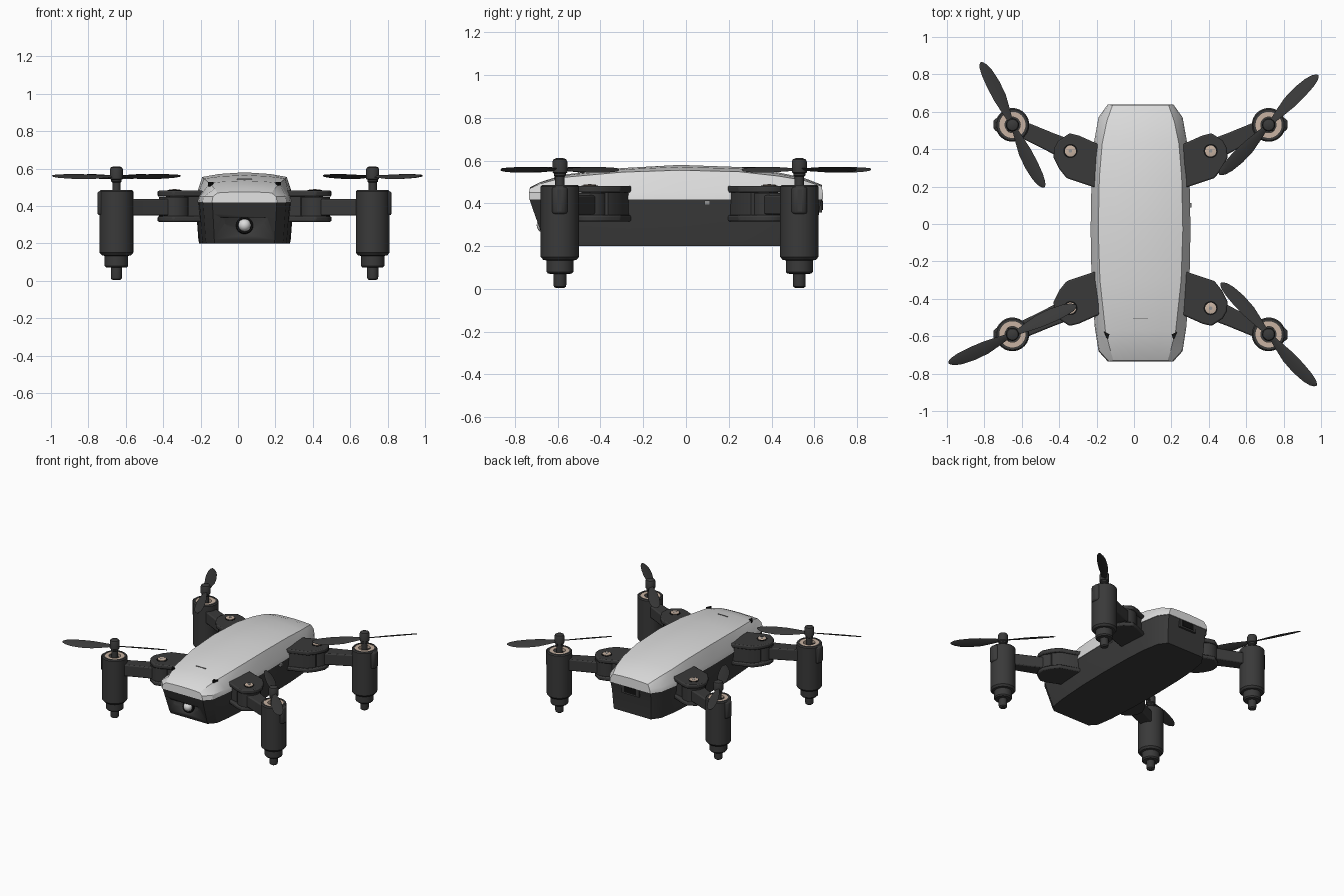
import bpy, bmesh, math
from mathutils import Matrix, Vector

if "Cube" in bpy.data.objects:
    bpy.data.objects.remove(bpy.data.objects["Cube"])

CX, CY = 0.035, -0.03          # centre of the airframe


def material(name, r, g, b):
    m = bpy.data.materials.new(name)
    m.diffuse_color = (r, g, b, 1)
    m.use_nodes = True
    m.node_tree.nodes["Principled BSDF"].inputs["Base Color"].default_value = m.diffuse_color
    return m


DARK = material("charcoal plastic", 0.042, 0.042, 0.042)
SHELL = material("light grey shell", 0.72, 0.72, 0.72)
BLACK = material("black", 0.006, 0.006, 0.006)
COPPER = material("pale copper", 0.58, 0.45, 0.36)
METAL = material("grey metal", 0.3, 0.3, 0.3)


def build(name, verts, faces, mat, angle=32):
    me = bpy.data.meshes.new(name)
    me.from_pydata(verts, [], faces)
    bm = bmesh.new()
    bm.from_mesh(me)
    bmesh.ops.remove_doubles(bm, verts=bm.verts, dist=1e-5)
    bmesh.ops.recalc_face_normals(bm, faces=bm.faces)
    bm.to_mesh(me)
    bm.free()
    me.materials.append(mat)
    ob = bpy.data.objects.new(name, me)
    bpy.context.collection.objects.link(ob)
    bpy.ops.object.select_all(action='DESELECT')
    ob.select_set(True)
    bpy.context.view_layer.objects.active = ob
    bpy.ops.object.shade_smooth_by_angle(angle=math.radians(angle))
    return ob


def loft(name, rings, mat, angle=32):
    """Skin closed rings of equal length and cap both ends."""
    n = len(rings[0])
    verts = [p for r in rings for p in r]
    faces = [(k * n + i, k * n + (i + 1) % n, (k + 1) * n + (i + 1) % n, (k + 1) * n + i)
             for k in range(len(rings) - 1) for i in range(n)]
    faces += [tuple(range(n)), tuple(range(len(verts) - n, len(verts)))]
    return build(name, verts, faces, mat, angle)


def prism(name, plan, z0, z1, mat, bevel=0.0):
    ob = loft(name, [[(x, y, z) for x, y in plan] for z in (z0, z1)], mat)
    if bevel:
        b = ob.modifiers.new("soft edges", 'BEVEL')
        b.width, b.segments, b.limit_method = bevel, 2, 'ANGLE'
    return ob


def lathe(name, profile, x, y, mat, n=32):
    rings = [[(x + max(r, 1e-4) * math.cos(2 * math.pi * i / n),
               y + max(r, 1e-4) * math.sin(2 * math.pi * i / n), z) for i in range(n)]
             for r, z in profile]
    return loft(name, rings, mat)


def box(name, centre, size, mat):
    (x, y, z), (a, b, c) = centre, [s / 2 for s in size]
    return prism(name, [(x - a, y - b), (x + a, y - b), (x + a, y + b), (x - a, y + b)],
                 z - c, z + c, mat)


# Half outline of the hull (half width, y) and the matching lid edge (half width, y, z, ridge z)
HULL = [(0.175, -0.735), (0.225, -0.68), (0.245, -0.55), (0.262, -0.30), (0.267, -0.03),
        (0.262, 0.25), (0.25, 0.43), (0.225, 0.57), (0.175, 0.64)]
LID = [(0.145, -0.73, 0.47, 0.475), (0.16, -0.68, 0.492, 0.50), (0.188, -0.57, 0.522, 0.535),
       (0.217, -0.30, 0.546, 0.565), (0.226, -0.03, 0.555, 0.58), (0.22, 0.25, 0.548, 0.57),
       (0.205, 0.43, 0.528, 0.545), (0.18, 0.55, 0.508, 0.52), (0.15, 0.635, 0.48, 0.487)]

# Upper shell: cross-sections along the length
sections = []
for (h, y), (t, ty, z, r) in zip(HULL, LID):
    half = [(h, y, 0.418), (h - 0.006, y, 0.45), (t, ty, z), (t * 0.6, ty, z + (r - z) * 0.64)]
    sections.append([(CX + a, b, c) for a, b, c in half] + [(CX, ty, r)]
                    + [(CX - a, b, c) for a, b, c in reversed(half)])
loft("upper_shell", sections, SHELL, 28)


# Lower hull: outline drawn in towards a flat belly
def hull_ring(z, width, y_front, y_back):
    pts = []
    for h, y in HULL:
        f = (y + 0.735) / 1.375
        pts.append((h * width, y_front + f * (y_back - y_front)))
    return [(CX + h, y, z) for h, y in pts] + [(CX - h, y, z) for h, y in reversed(pts)]


hull = loft("lower_hull", [hull_ring(0.20, 0.91, -0.652, 0.61), hull_ring(0.22, 0.925, -0.662, 0.612),
                           hull_ring(0.36, 0.965, -0.712, 0.622), hull_ring(0.418, 0.985, -0.732, 0.635)],
            DARK)

# Conical dish in the nose for the camera
tilt = Matrix.Translation((CX, -0.693, 0.307)) @ Matrix.Rotation(math.radians(71), 4, 'X')
dish = lathe("dish_cutter", [(0.045, -0.045), (0.106, 0.0), (0.125, 0.02)], 0, 0, DARK)
dish.data.transform(tilt)
dish.hide_render = True
cut = hull.modifiers.new("camera dish", 'BOOLEAN')
cut.object, cut.solver = dish, 'EXACT'
bpy.context.view_layer.objects.active = hull
bpy.ops.object.modifier_apply(modifier=cut.name)
bpy.data.objects.remove(dish)

ring = lathe("camera_ring", [(0.045, -0.046), (0.045, -0.03), (0.036, -0.027), (0.034, -0.04)], 0, 0, BLACK)
ring.data.transform(tilt)
lens = lathe("camera_lens", [(0.034 * math.cos(a * math.pi / 12), 0.034 * math.sin(a * math.pi / 12) - 0.03)
                             for a in range(-6, 7)], 0, 0, SHELL, 24)
lens.data.transform(tilt)

# Rear port, side button, lid seam and corner sockets
box("port_frame", (CX, 0.622, 0.392), (0.15, 0.03, 0.07), DARK)
box("port_opening", (CX, 0.636, 0.392), (0.10, 0.008, 0.045), BLACK)
box("side_button", (CX + 0.265, 0.10, 0.403), (0.016, 0.026, 0.022), METAL)
box("lid_seam", (CX, -0.505, 0.5425), (0.08, 0.004, 0.006), METAL)
for s in (-1, 1):
    x = CX + s * 0.178
    prism("corner_socket", [(x + s * 0.018, -0.575), (x - s * 0.012, -0.59),
                            (x - s * 0.004, -0.615), (x + s * 0.004, -0.61)], 0.505, 0.527, BLACK)

MOUNT = [(0.22, 0.215), (0.245, 0.225), (0.395, 0.275), (0.435, 0.325), (0.465, 0.385), (0.462, 0.435),
         (0.44, 0.475), (0.38, 0.515), (0.33, 0.503), (0.245, 0.465), (0.22, 0.455)]
WEB = [(0.22, 0.225), (0.245, 0.235), (0.38, 0.285), (0.42, 0.335), (0.40, 0.42), (0.30, 0.46), (0.22, 0.44)]
PIVOT, MOTOR = Vector((0.375, 0.42)), Vector((0.685, 0.56))
along = (MOTOR - PIVOT).normalized()
side = Vector((-along.y, along.x))
ARM = [PIVOT + side * 0.058, PIVOT + along * 0.12 + side * 0.05, MOTOR + side * 0.042,
       MOTOR - side * 0.042, PIVOT + along * 0.12 - side * 0.05, PIVOT - side * 0.058]
CLIP = [(0.70, 0.525), (0.765, 0.52), (0.787, 0.54), (0.787, 0.585), (0.765, 0.60), (0.70, 0.595)]
BLADE = [(0.0, 0.016, 0.0), (0.04, 0.017, 0.0), (0.09, 0.026, 0.002), (0.16, 0.037, 0.004),
         (0.24, 0.039, 0.003), (0.31, 0.033, 0.0), (0.35, 0.023, -0.003), (0.368, 0.012, -0.005),
         (0.375, 0.003, -0.006)]

# Four folding arms with motor, foot and two-bladed rotor
for sx, sy, heading in ((-1, 1, 116), (1, 1, 46), (-1, -1, 25), (1, -1, 132)):
    def place(plan):
        return [(CX + sx * u, CY + sy * v) for u, v in plan]

    prism("mount_top_plate", place(MOUNT), 0.45, 0.482, DARK, 0.008)
    prism("mount_bottom_plate", place(MOUNT), 0.315, 0.345, DARK, 0.008)
    prism("mount_web", place(WEB), 0.34, 0.455, DARK)
    prism("arm", place(ARM), 0.348, 0.438, DARK, 0.008)
    px, py = place([PIVOT])[0]
    mx, my = place([MOTOR])[0]
    lathe("arm_knuckle", [(0.082, 0.346), (0.082, 0.449)], px, py, DARK)
    lathe("pivot_socket", [(0.038, 0.478), (0.038, 0.484)], px, py, BLACK, 20)
    lathe("pivot_screw", [(0.03, 0.482), (0.03, 0.487), (0.022, 0.489)], px, py, COPPER, 20)
    lathe("screw_slot", [(0.01, 0.488), (0.01, 0.4905)], px, py, METAL, 6)
    lathe("motor_pod", [(0.018, 0.003), (0.028, 0.01), (0.03, 0.02), (0.03, 0.07), (0.055, 0.071),
                        (0.063, 0.08), (0.063, 0.133), (0.078, 0.136), (0.09, 0.15), (0.09, 0.478),
                        (0.083, 0.486), (0.07, 0.486), (0.07, 0.46)], mx, my, DARK, 40)
    prism("motor_clip", place(CLIP), 0.35, 0.478, DARK, 0.012)
    lathe("motor_winding", [(0.071, 0.46), (0.071, 0.483), (0.042, 0.483), (0.042, 0.46)], mx, my, COPPER)
    lathe("rotor_hub", [(0.022, 0.46), (0.022, 0.525), (0.028, 0.53), (0.028, 0.54), (0.035, 0.545),
                        (0.035, 0.595), (0.03, 0.606), (0.015, 0.612)], mx, my, DARK, 24)
    pitch = math.radians(20) * sx * sy         # diagonal rotors spin the same way
    for turn in (0, 180):
        rings = []
        for r, w, bow in BLADE:
            ring = []
            for k in range(8):
                a = k * math.pi / 4
                q, t = w * math.cos(a) + bow * sx * sy, 0.004 * math.sin(a)
                ring.append((r, q * math.cos(pitch) - t * math.sin(pitch),
                             -(q * math.sin(pitch)) + t * math.cos(pitch)))
            rings.append(ring)
        blade = loft("rotor_blade", rings, DARK, 50)
        flip = math.radians(heading + turn)
        blade.data.transform(Matrix.Translation((mx, my, 0.558)) @ Matrix.Rotation(flip, 4, 'Z'))
